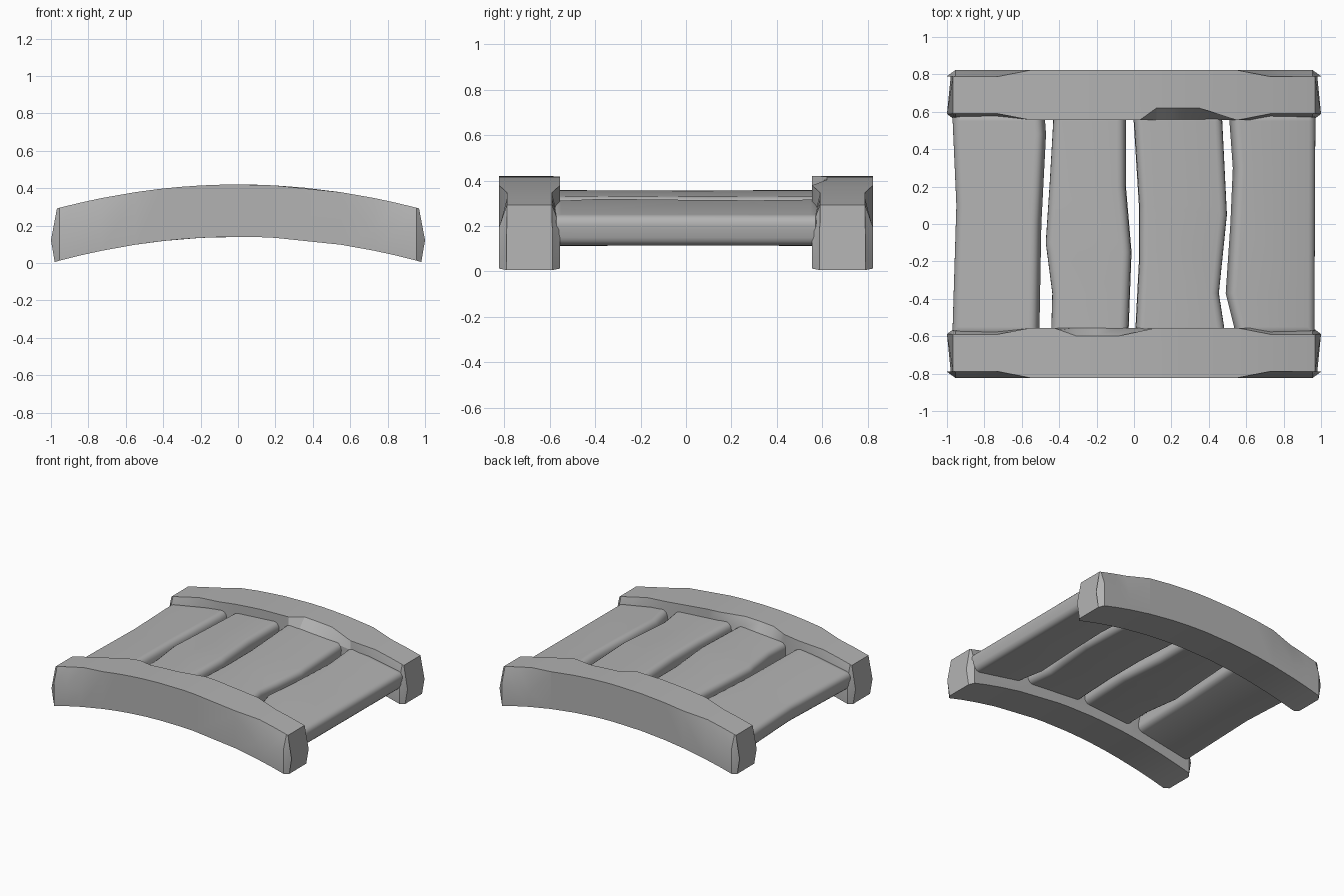
import bpy, bmesh, math

cube = bpy.data.objects.get("Cube")
if cube:
    bpy.data.objects.remove(cube)

stone = bpy.data.materials.new("warm_grey")
stone.use_nodes = True
GREY = (0.45, 0.45, 0.45, 1)
stone.diffuse_color = GREY
stone.node_tree.nodes["Principled BSDF"].inputs["Base Color"].default_value = GREY


def interp(keys, t):
    """Piecewise linear lookup in sorted (t, value) pairs."""
    if t <= keys[0][0]:
        return keys[0][1]
    for (a, va), (b, vb) in zip(keys, keys[1:]):
        if t <= b:
            return va + (vb - va) * (t - a) / (b - a)
    return keys[-1][1]


def loft(name, rings, angle):
    """Skin a list of closed rings and cap both ends."""
    bm = bmesh.new()
    rows = [[bm.verts.new(p) for p in ring] for ring in rings]
    n = len(rows[0])
    for a, b in zip(rows, rows[1:]):
        for i in range(n):
            j = (i + 1) % n
            bm.faces.new((a[i], a[j], b[j], b[i]))
    bm.faces.new(rows[0])
    bm.faces.new(rows[-1])
    bmesh.ops.recalc_face_normals(bm, faces=bm.faces)
    mesh = bpy.data.meshes.new(name)
    bm.to_mesh(mesh)
    bm.free()
    mesh.materials.append(stone)
    obj = bpy.data.objects.new(name, mesh)
    bpy.context.collection.objects.link(obj)
    bpy.ops.object.select_all(action='DESELECT')
    obj.select_set(True)
    bpy.context.view_layer.objects.active = obj
    bpy.ops.object.shade_smooth_by_angle(angle=math.radians(angle))
    return obj


# Arched side beams: chipped upper corners at the ends, one chip on the inner edge
INNER, OUTER = 0.555, 0.823
END_CHIP = [(0.55, 0), (0.73, 0.035)]
END_DROP = [(0.55, 0.03), (0.73, 0.17), (0.95, 0.1)]


def top_z(x):
    return 0.42 - 0.137 * x * x


def bottom_z(x):
    return 0.14 - 0.14 * x * x


def beam_ring(side, x_low, x_mid, x_top, chip_in, chip_out, drop_in, drop_out, squeeze=0):
    lo, hi = INNER + squeeze, OUTER - squeeze
    t, b = top_z(x_top), bottom_z(x_low)
    pts = [(x_low, lo, b), (x_low, hi, b), (x_mid, hi, t - drop_out),
           (x_top, OUTER - max(chip_out, squeeze), t),
           (x_top, INNER + max(chip_in, squeeze), t), (x_mid, lo, t - drop_in)]
    return [(x, side * y, z) for x, y, z in pts]


def beam(name, side, dent, depth):
    chip = [(x, d) for x, d in zip(dent, (0, depth, depth, 0))]
    xs = sorted([s * x for s in (-1, 1) for x in (0.955, 0.85, 0.73, 0.55)]
                + [-0.4, -0.2, 0.2] + list(dent))
    rings = []
    for x in xs:
        end = interp(END_CHIP, abs(x))
        drop = interp(END_DROP, abs(x))
        cut = interp(chip, x)
        rings.append(beam_ring(side, x, x, x, end + cut, end,
                               0.07 if abs(x) < 0.56 else drop, drop))
    for s in (-1, 1):
        cap = beam_ring(side, s * 0.98, s, s * 0.968, 0.035, 0.035, 0.17, 0.17, 0.033)
        rings.insert(0 if s < 0 else len(rings), cap)
    return loft(name, rings, 20)


beam("back_beam", 1, (0.03, 0.12, 0.35, 0.549), 0.065)
beam("front_beam", -1, (-0.43, -0.31, -0.08, 0.12), 0.043)


# Planks: rounded bars with hand-hewn wavy edges, tilted to follow the arch
def plank(name, left, right, mid, slope):
    half, radius, inset = 0.068, 0.042, 0.03
    xc = (left[0][1] + right[0][1]) / 2
    ys = [-0.6, -0.57] + sorted({y for y, _ in left + right if abs(y) < 0.56}) + [0.57, 0.6]
    rings = []
    for y in ys:
        shrink = inset if abs(y) > 0.58 else 0
        x0, x1 = interp(left, y) + shrink, interp(right, y) - shrink
        h = half - shrink * 0.6
        ring = []
        for q, (sx, sz) in enumerate(((1, 1), (-1, 1), (-1, -1), (1, -1))):
            corner = x1 - radius if sx > 0 else x0 + radius
            for k in range(5):
                a = math.pi / 2 * (q + k / 4)
                px = corner + radius * math.cos(a)
                pz = sz * (h - radius) + radius * math.sin(a)
                ring.append((px - slope * pz, y, mid + slope * (px - xc) + pz))
        rings.append(ring)
    return loft(name, rings, 35)


plank("plank_right_outer",
      [(-0.55, -0.965), (0.1, -0.945), (0.55, -0.965)],
      [(-0.55, -0.51), (0, -0.5), (0.48, -0.475), (0.55, -0.48)], 0.213, 0.18)
plank("plank_right_inner",
      [(-0.55, -0.44), (-0.37, -0.435), (-0.1, -0.47), (0.2, -0.45), (0.55, -0.43)],
      [(-0.55, -0.03), (-0.15, -0.015), (0.2, -0.045), (0.55, -0.045)], 0.276, 0.07)
plank("plank_left_inner",
      [(-0.55, 0.01), (-0.2, 0.028), (0.1, 0.028), (0.55, 0)],
      [(-0.55, 0.48), (-0.37, 0.452), (0.05, 0.495), (0.55, 0.47)], 0.276, -0.07)
plank("plank_left_outer",
      [(-0.55, 0.54), (-0.37, 0.495), (0, 0.52), (0.3, 0.533), (0.55, 0.515)],
      [(-0.55, 0.96), (0.55, 0.965)], 0.213, -0.18)
